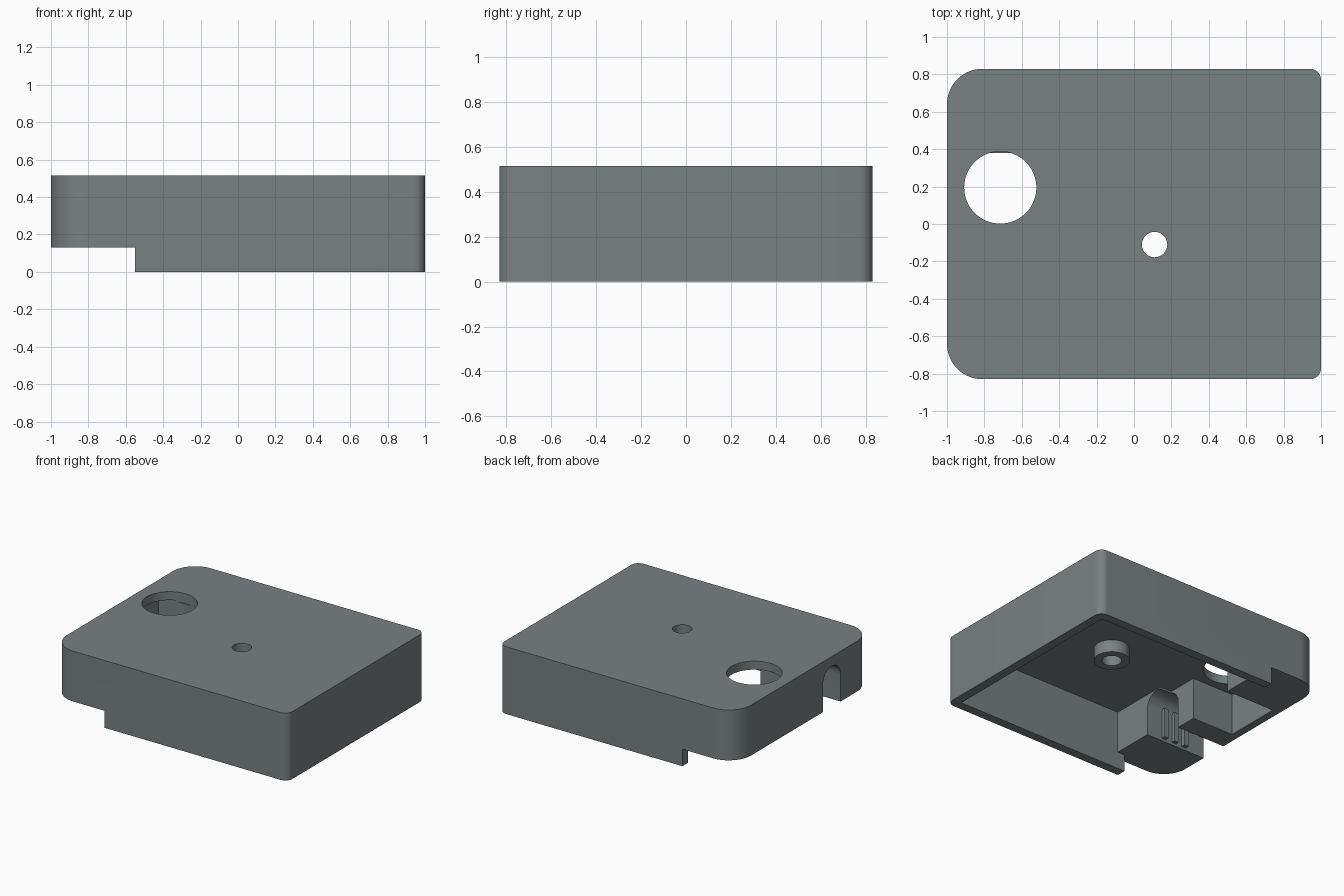
import bpy, bmesh, math

if "Cube" in bpy.data.objects:
    bpy.data.objects.remove(bpy.data.objects["Cube"])

H = 0.515       # overall height
CEIL = 0.45     # underside of the top plate
STEP = 0.13     # raised underside at the left end

grey = bpy.data.materials.new("slate grey")
grey.diffuse_color = (0.19, 0.22, 0.222, 1)
grey.use_nodes = True
grey.node_tree.nodes["Principled BSDF"].inputs["Base Color"].default_value = grey.diffuse_color


def prism(name, pts, lo, hi, axis="z"):
    """Extrude a closed outline; axis z uses (x, y) points, axis x uses (y, z)."""
    bm = bmesh.new()
    place = (lambda p, d: (p[0], p[1], d)) if axis == "z" else (lambda p, d: (d, p[0], p[1]))
    a = [bm.verts.new(place(p, lo)) for p in pts]
    b = [bm.verts.new(place(p, hi)) for p in pts]
    bm.faces.new(a)
    bm.faces.new(b)
    for i in range(len(pts)):
        j = (i + 1) % len(pts)
        bm.faces.new((a[i], a[j], b[j], b[i]))
    bmesh.ops.recalc_face_normals(bm, faces=bm.faces)
    me = bpy.data.meshes.new(name)
    bm.to_mesh(me)
    bm.free()
    me.materials.append(grey)
    ob = bpy.data.objects.new(name, me)
    bpy.context.collection.objects.link(ob)
    return ob


def arc(cx, cy, r, start, end, n):
    return [(cx + r * math.cos(math.radians(start + (end - start) * i / n)),
             cy + r * math.sin(math.radians(start + (end - start) * i / n)))
            for i in range(n + 1)]


def circle(cx, cy, r, n=48):
    return arc(cx, cy, r, 0, 360, n)[:-1]


def rect(x0, x1, y0, y1):
    return [(x0, y0), (x1, y0), (x1, y1), (x0, y1)]


def combine(target, other, op):
    m = target.modifiers.new(op.lower(), "BOOLEAN")
    m.object, m.operation, m.solver = other, op, "EXACT"
    bpy.context.view_layer.objects.active = target
    bpy.ops.object.modifier_apply(modifier=m.name)
    bpy.data.objects.remove(other, do_unlink=True)


# Outer shell: large corners on the left, small on the right
R, r, W = 0.19, 0.06, 0.83
outline = (arc(1 - r, W - r, r, 0, 90, 10) + arc(-1 + R, W - R, R, 90, 180, 16)
           + arc(-1 + R, -W + R, R, 180, 270, 16) + arc(1 - r, -W + r, r, 270, 360, 10))
case = prism("case", outline, 0, H)

# Underside cavity, leaving corner blocks and a post beside the cable slot
cavity = [(0.93, -0.76), (0.93, 0.76), (-0.53, 0.76), (-0.53, 0.38), (-0.94, 0.38),
          (-0.94, -0.06), (-0.59, -0.06), (-0.59, -0.30), (-0.49, -0.30), (-0.49, -0.76)]
combine(case, prism("cavity_cutter", cavity, -0.5, CEIL), "DIFFERENCE")

# Raised left underside
combine(case, prism("step_cutter", rect(-1.2, -0.55, -1, 1), -0.3, STEP), "DIFFERENCE")
combine(case, prism("block_cutter", rect(-0.6, -0.45, -0.76, 0.76), -0.3, STEP), "DIFFERENCE")

# Arched cable slot through the left wall
sy, sr, sz = -0.3325, 0.1075, 0.335
slot = [(sy - sr, -0.2), (sy + sr, -0.2)] + arc(sy, sz, sr, 0, 180, 20)
combine(case, prism("slot_cutter", slot, -1.2, -0.47, "x"), "DIFFERENCE")

# Screw boss and round openings
combine(case, prism("boss", circle(0.11, -0.11, 0.125), 0.355, CEIL + 0.02), "UNION")
combine(case, prism("screw_hole", circle(0.11, -0.11, 0.068), 0, 1), "DIFFERENCE")
combine(case, prism("button_hole", circle(-0.715, 0.195, 0.193, 64), CEIL - 0.01, 1), "DIFFERENCE")

# Cable grip ribs on both sides of the slot
for i, x in enumerate((-0.64, -0.73, -0.82)):
    for side, s in (("front", -1), ("back", 1)):
        y0, y1 = sorted((sy + s * (sr + 0.02), sy + s * (sr - 0.03)))
        combine(case, prism(f"{side}_rib_{i}", rect(x - 0.018, x + 0.018, y0, y1),
                            STEP + 0.02, 0.38), "UNION")

bpy.ops.object.select_all(action="DESELECT")
case.select_set(True)
bpy.context.view_layer.objects.active = case
bpy.ops.object.shade_smooth_by_angle(angle=math.radians(30))
